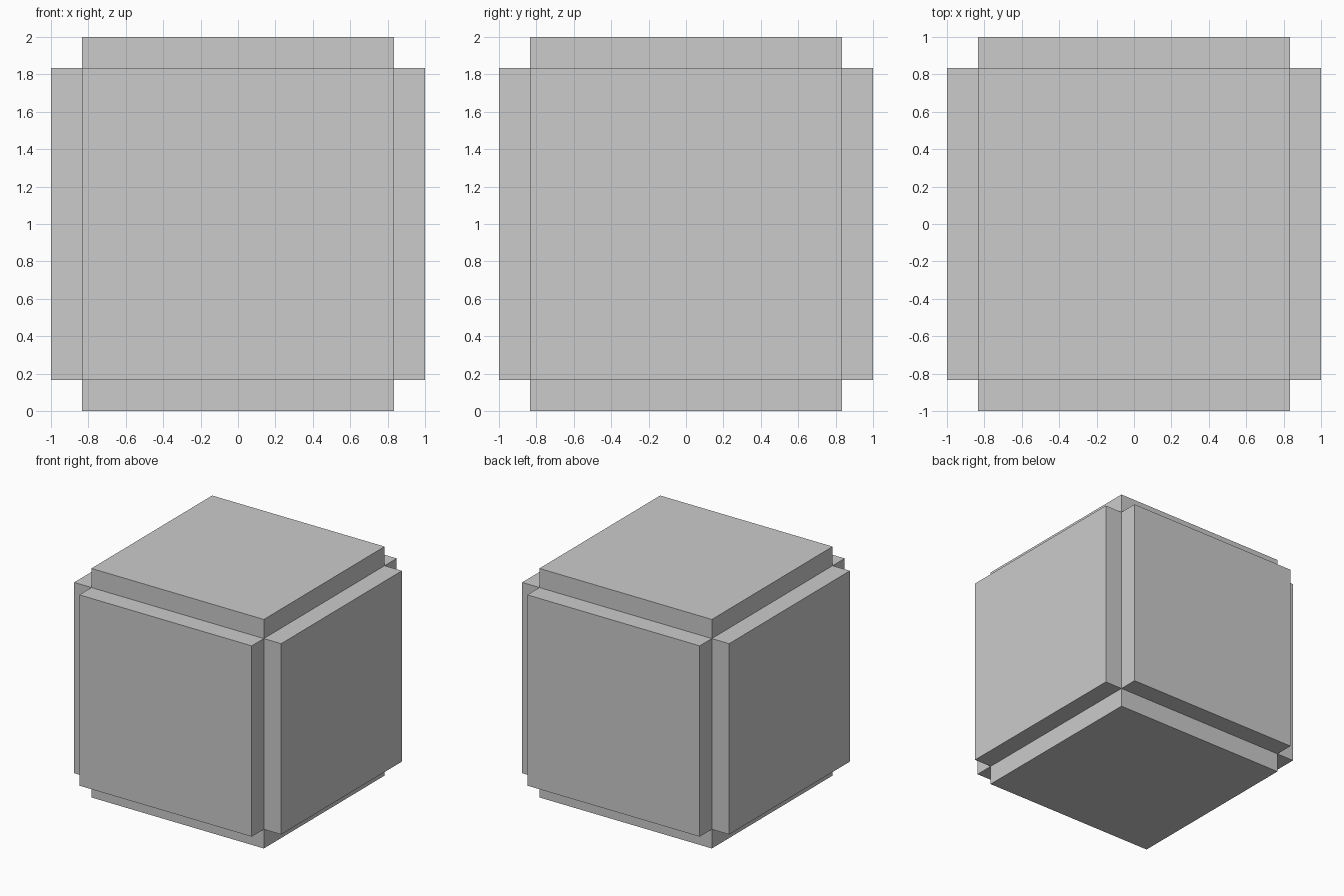
import bpy, bmesh
from mathutils import Vector

if "Cube" in bpy.data.objects:
    bpy.data.objects.remove(bpy.data.objects["Cube"])

CORE = 0.833          # half width of the inner cube
RAISE = 1.0 - CORE    # height of each raised face panel

# Inner cube, with every face extruded straight out into a square panel
bm = bmesh.new()
bmesh.ops.create_cube(bm, size=2 * CORE)
panels = bmesh.ops.extrude_discrete_faces(bm, faces=bm.faces[:])["faces"]
for face in panels:
    face.normal_update()
    bmesh.ops.translate(bm, verts=face.verts[:], vec=face.normal * RAISE)

# Stand the block on the ground
bmesh.ops.translate(bm, verts=bm.verts[:], vec=Vector((0, 0, 1)))

mesh = bpy.data.meshes.new("panelled_cube")
bm.to_mesh(mesh)
bm.free()
bpy.context.collection.objects.link(bpy.data.objects.new("panelled_cube", mesh))
